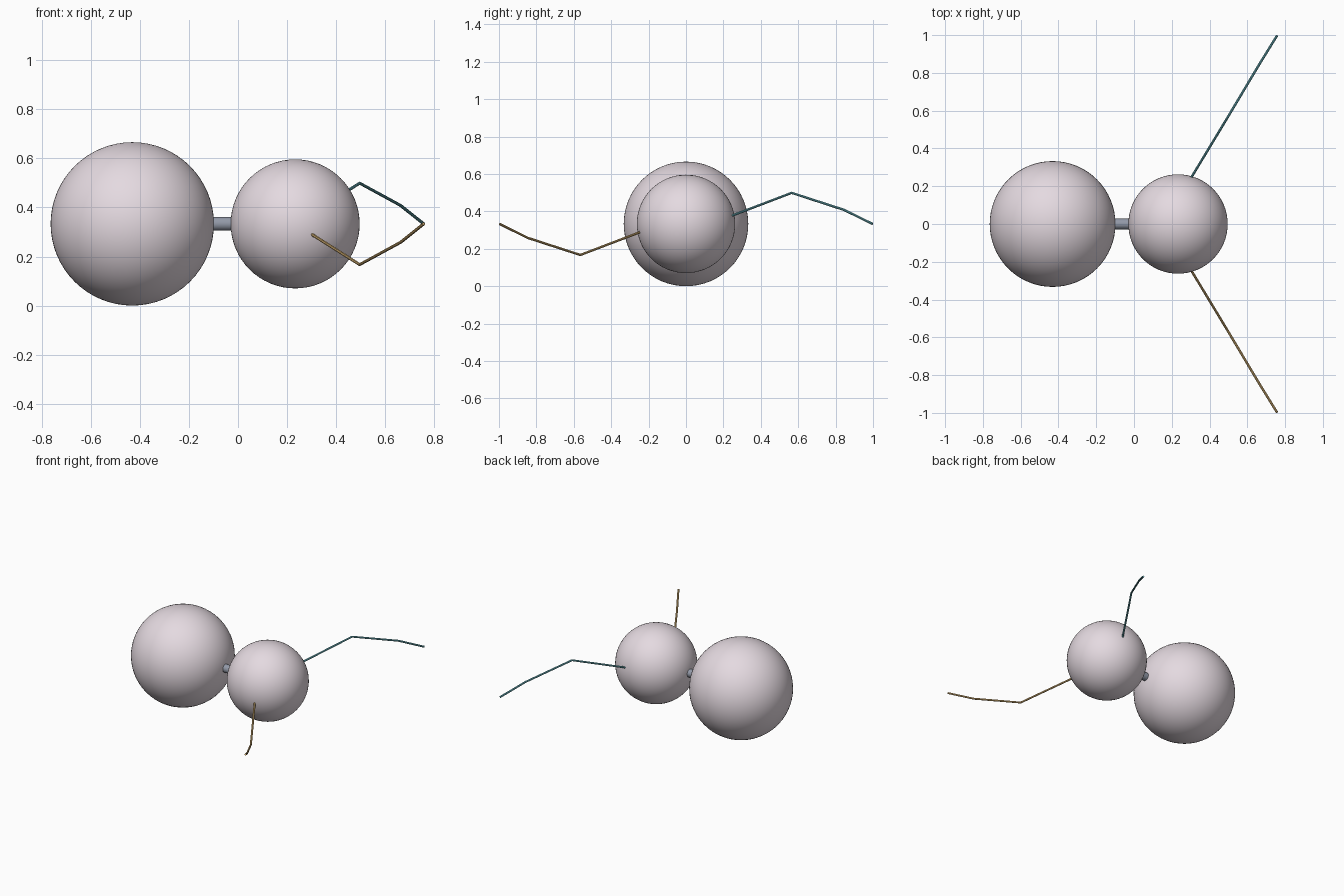
import bpy, math

if "Cube" in bpy.data.objects:
    bpy.data.objects.remove(bpy.data.objects["Cube"])

MID = 0.333  # height of the common axis


def material(name, rgb):
    m = bpy.data.materials.new(name)
    m.diffuse_color = (*rgb, 1)
    m.use_nodes = True
    m.node_tree.nodes["Principled BSDF"].inputs["Base Color"].default_value = m.diffuse_color
    return m


pale = material("pale mauve", (0.78, 0.70, 0.75))
steel = material("blue grey", (0.29, 0.32, 0.39))
teal = material("teal", (0.15, 0.46, 0.52))
tan = material("tan", (0.65, 0.43, 0.17))


def finish(name, mat):
    ob = bpy.context.object
    ob.name = name
    ob.data.materials.append(mat)
    bpy.ops.object.shade_smooth_by_angle()
    return ob


def ball(name, x, r):
    bpy.ops.mesh.primitive_uv_sphere_add(segments=64, ring_count=32, radius=r,
                                         location=(x, 0, MID))
    finish(name, pale)


# Two balls on a shared axis
ball("large_ball", -0.431, 0.333)
ball("small_ball", 0.233, 0.263)

# Short rod joining them
bpy.ops.mesh.primitive_cylinder_add(vertices=32, radius=0.028, depth=0.14,
                                    location=(-0.065, 0, MID),
                                    rotation=(0, math.pi / 2, 0))
finish("connecting_rod", steel)

# Thin bent arms: (x, y, height from axis), one bends up and the other down
PATH = [(0.233, 0.13, 0), (0.496, 0.565, 0.166), (0.663, 0.845, 0.075), (0.757, 0.997, 0)]


def arm(name, side, mat):
    cu = bpy.data.curves.new(name, 'CURVE')
    cu.dimensions = '3D'
    cu.bevel_depth = 0.0065
    cu.bevel_resolution = 2
    cu.use_fill_caps = True
    sp = cu.splines.new('POLY')
    sp.points.add(len(PATH) - 1)
    for p, (x, y, z) in zip(sp.points, PATH):
        p.co = (x, side * y, MID + side * z, 1)
    ob = bpy.data.objects.new(name, cu)
    bpy.context.collection.objects.link(ob)
    bpy.ops.object.select_all(action='DESELECT')
    ob.select_set(True)
    bpy.context.view_layer.objects.active = ob
    bpy.ops.object.convert(target='MESH')
    finish(name, mat)


arm("back_arm", 1, teal)
arm("front_arm", -1, tan)
